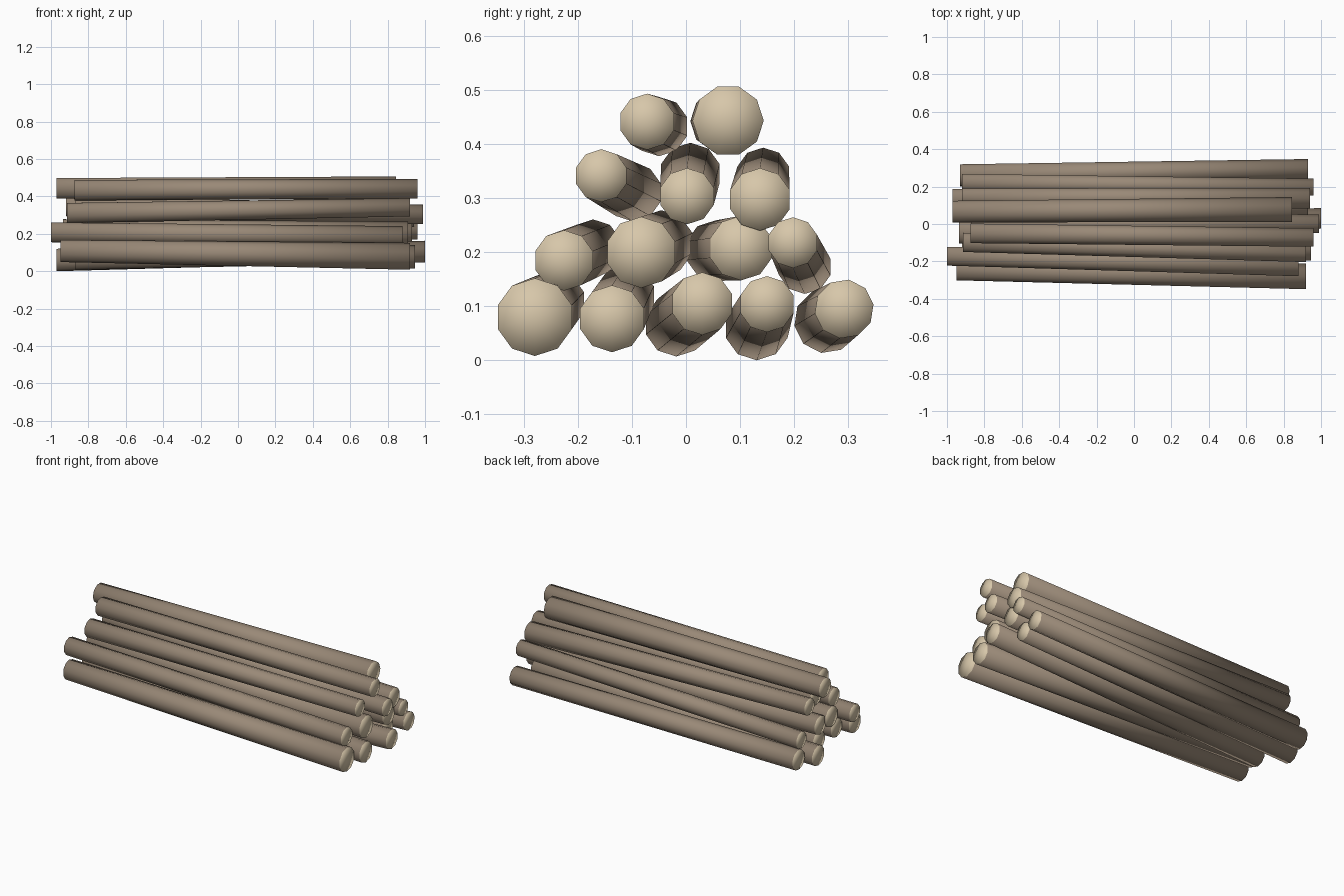
import bpy, bmesh
from math import cos, sin, pi, radians
from mathutils import Vector

if "Cube" in bpy.data.objects:
    bpy.data.objects.remove(bpy.data.objects["Cube"])

SIDES = 10


def material(name, colour):
    m = bpy.data.materials.new(name)
    m.diffuse_color = (*colour, 1)
    m.use_nodes = True
    m.node_tree.nodes["Principled BSDF"].inputs["Base Color"].default_value = m.diffuse_color
    return m


bark = material("bark", (0.32, 0.25, 0.185))
cut_wood = material("cut_wood", (0.68, 0.57, 0.40))


def log(name, near, far, phase=90):
    """Tapered log between two ends, each given as (x, y, z, radius)."""
    bm = bmesh.new()
    rings, hubs = [], []
    for x, y, z, r in (far, near):
        ring = []
        for i in range(SIDES):
            a = radians(phase) + 2 * pi * i / SIDES
            ring.append(bm.verts.new((x, y + r * cos(a), z + r * sin(a))))
        rings.append(ring)
        hubs.append(bm.verts.new((x, y, z)))
    for i in range(SIDES):
        j = (i + 1) % SIDES
        bm.faces.new((rings[0][i], rings[0][j], rings[1][j], rings[1][i]))
        # sawn ends as triangle fans
        for ring, hub in zip(rings, hubs):
            bm.faces.new((hub, ring[i], ring[j])).material_index = 1
    bmesh.ops.recalc_face_normals(bm, faces=bm.faces)
    for f in bm.faces:
        f.smooth = True
    mesh = bpy.data.meshes.new(name)
    bm.to_mesh(mesh)
    bm.free()
    mesh.materials.append(bark)
    mesh.materials.append(cut_wood)
    bpy.context.collection.objects.link(bpy.data.objects.new(name, mesh))


# Bottom row of five
log("log_bottom_1", (0.92, -0.28, 0.08, 0.072), (-0.95, -0.245, 0.108, 0.059))
log("log_bottom_2", (0.945, -0.137, 0.077, 0.062), (-0.92, -0.113, 0.12, 0.056))
log("log_bottom_3", (1.0, 0.03, 0.105, 0.058), (-0.87, -0.018, 0.066, 0.059))
log("log_bottom_4", (0.89, 0.15, 0.104, 0.052), (-0.97, 0.131, 0.06, 0.06))
log("log_bottom_5", (0.93, 0.293, 0.095, 0.055), (-0.93, 0.26, 0.073, 0.06), 81)

# Second row of four
log("log_second_1", (0.88, -0.226, 0.185, 0.056), (-1.0, -0.172, 0.208, 0.053))
log("log_second_2", (0.91, -0.083, 0.2, 0.066), (-0.935, -0.046, 0.217, 0.061))
log("log_second_3", (0.93, 0.102, 0.208, 0.06), (-0.93, 0.054, 0.203, 0.056))
log("log_second_4", (0.96, 0.198, 0.218, 0.047), (-0.92, 0.22, 0.173, 0.05))

# Third row of three
log("log_third_1", (0.92, -0.157, 0.342, 0.049), (-0.915, -0.098, 0.311, 0.054))
log("log_third_2", (0.99, 0.002, 0.304, 0.052), (-0.87, 0.008, 0.346, 0.057))
log("log_third_3", (0.94, 0.137, 0.298, 0.058), (-0.92, 0.143, 0.344, 0.05))

# Top pair
log("log_top_1", (0.96, -0.072, 0.442, 0.052), (-0.875, -0.05, 0.433, 0.055))
log("log_top_2", (0.845, 0.078, 0.444, 0.066), (-0.97, 0.066, 0.443, 0.058), 0)
